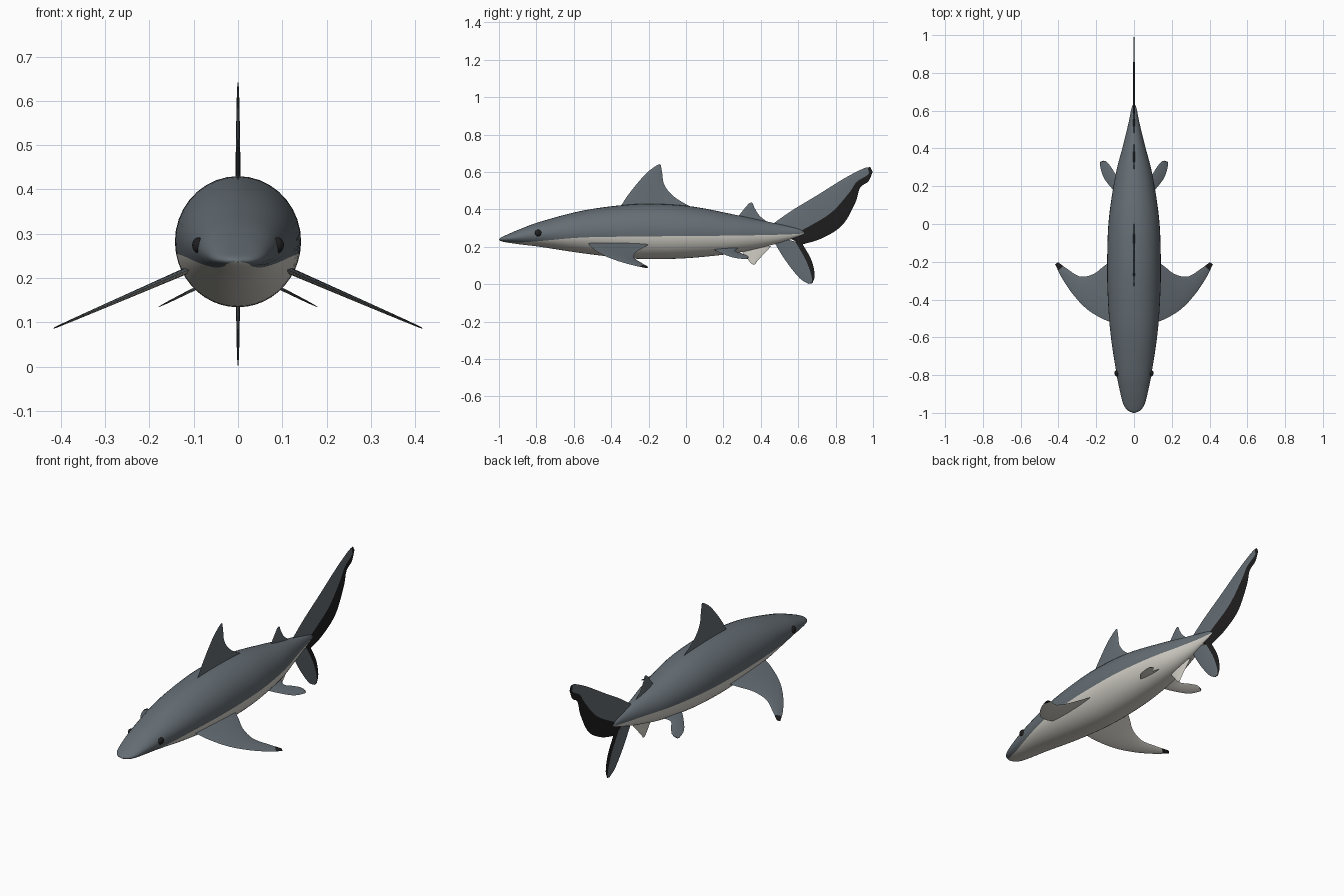
import bpy, bmesh, math
from mathutils import Vector

cube = bpy.data.objects.get("Cube")
if cube:
    bpy.data.objects.remove(cube, do_unlink=True)


def material(name, rgb):
    m = bpy.data.materials.new(name)
    m.use_nodes = True
    m.diffuse_color = (*rgb, 1)
    m.node_tree.nodes["Principled BSDF"].inputs["Base Color"].default_value = (*rgb, 1)
    return m


GREY, WHITE, BLACK = range(3)
MATERIALS = [material("slate_grey", (0.13, 0.155, 0.175)),
             material("belly_white", (0.66, 0.64, 0.58)),
             material("fin_black", (0.014, 0.013, 0.013))]


def finish(name, bm, sharp=40):
    bmesh.ops.recalc_face_normals(bm, faces=bm.faces)
    mesh = bpy.data.meshes.new(name)
    bm.to_mesh(mesh)
    bm.free()
    for m in MATERIALS:
        mesh.materials.append(m)
    mesh.shade_smooth()
    mesh.set_sharp_from_angle(angle=math.radians(sharp))
    obj = bpy.data.objects.new(name, mesh)
    bpy.context.collection.objects.link(obj)
    return obj


def spline(points, t):
    """Point on a smooth curve through all points, t from 0 to 1."""
    pts = [Vector(p) for p in points]
    last = len(pts) - 1
    i = min(int(t * last), last - 1)
    f = t * last - i
    p1, p2 = pts[i], pts[i + 1]
    p0 = pts[i - 1] if i else p1 * 2 - p2
    p3 = pts[i + 2] if i + 2 <= last else p2 * 2 - p1
    return (p1 * 2 + (p2 - p0) * f + (p0 * 2 - p1 * 5 + p2 * 4 - p3) * f * f
            + (p1 * 3 - p0 - p2 * 3 + p3) * f ** 3) / 2


# Body stations: y, top, bottom, half width, height of the colour line
STATIONS = [
    [-1.0, .242, .236, .006, .237],
    [-.985, .252, .229, .036, .232],
    [-.95, .268, .222, .058, .226],
    [-.88, .298, .212, .076, .224],
    [-.78, .334, .200, .095, .231],
    [-.57, .390, .168, .126, .249],
    [-.36, .421, .143, .140, .254],
    [-.18, .430, .134, .142, .256],
    [.03, .416, .141, .133, .258],
    [.26, .372, .166, .098, .260],
    [.42, .338, .200, .057, .263],
    [.54, .312, .234, .028, .266],
    [.61, .294, .258, .014, .270],
    [.635, .280, .268, .004, .273],
]


def body():
    bm = bmesh.new()
    stations = [[Vector(s[:3]), Vector(s[2:])] for s in STATIONS]
    rings, steps, half = [], 78, 20
    for k in range(steps + 1):
        t = k / steps
        y, top, bottom = spline([s[0] for s in stations], t)
        _, width, line = spline([s[1] for s in stations], t)
        mid, height = (top + bottom) / 2, (top - bottom) / 2
        a = math.asin(max(-.95, min(.95, (line - mid) / height)))
        upper = [a + (math.pi - 2 * a) * j / half for j in range(half)]
        lower = [math.pi - a + (math.pi + 2 * a) * j / half for j in range(half)]
        rings.append([bm.verts.new((width * math.cos(b), y, mid + height * math.sin(b)))
                      for b in upper + lower])
    count = 2 * half
    for r0, r1 in zip(rings, rings[1:]):
        for j in range(count):
            n = (j + 1) % count
            f = bm.faces.new((r0[j], r0[n], r1[n], r1[j]))
            f.material_index = GREY if j < half else WHITE
    bm.faces.new(rings[0])
    bm.faces.new(rings[-1])
    finish("body", bm, 60)


def fin(name, lead, trail, place, paint, thick=.0065, spans=28, chords=14):
    """Lens-section blade between a leading and a trailing edge."""
    bm = bmesh.new()
    rows = []
    for i in range(spans + 1):
        s = i / spans
        a, b = spline(lead, s), spline(trail, s)
        sides = []
        for side in (1, -1):
            row = []
            for j in range(chords + 1):
                if side < 0 and j in (0, chords):
                    row.append(sides[0][j])
                    continue
                c = j / chords
                h = thick * math.sin(math.pi * c) ** .7 * (1 - .8 * s)
                u, v = a.lerp(b, c)
                row.append(bm.verts.new(place(u, v, side * h)))
            sides.append(row)
        rows.append(sides)
    for i in range(spans):
        for k in (0, 1):
            r0, r1 = rows[i][k], rows[i + 1][k]
            for j in range(chords):
                f = bm.faces.new((r0[j], r0[j + 1], r1[j + 1], r1[j]))
                f.material_index = paint((i + .5) / spans, (j + .5) / chords, k)
    for (p, q), colour in ((rows[0], paint(0, .5, 0)), (rows[-1], paint(1, .5, 0))):
        bm.faces.new(p + q[-2:0:-1]).material_index = colour
    finish(name, bm)


def upright(y, z, h):
    return (h, y, z)


body()

# Fins on the centre line
fin("dorsal_fin",
    [(-.36, .40), (-.30, .49), (-.22, .585), (-.165, .63), (-.14, .642)],
    [(.05, .40), (-.06, .465), (-.115, .53), (-.128, .60), (-.134, .635)],
    upright, lambda s, c, k: GREY)
fin("second_dorsal_fin",
    [(.27, .35), (.305, .395), (.335, .43), (.35, .437)],
    [(.445, .325), (.395, .365), (.368, .405), (.357, .432)],
    upright, lambda s, c, k: GREY, .005)
fin("anal_fin",
    [(.27, .21), (.31, .16), (.345, .115), (.36, .104)],
    [(.455, .203), (.41, .155), (.38, .122), (.37, .107)],
    upright, lambda s, c, k: WHITE, .005)
fin("tail_upper_lobe",
    [(.44, .305), (.56, .39), (.70, .475), (.82, .55), (.89, .59), (.955, .621), (.985, .626)],
    [(.62, .212), (.725, .245), (.835, .315), (.905, .435), (.93, .515), (.975, .55), (.998, .60)],
    upright, lambda s, c, k: BLACK if c > .57 or s > .9 else GREY, .0065, 42)
fin("tail_lower_lobe",
    [(.45, .26), (.53, .13), (.605, .035), (.655, .002)],
    [(.62, .22), (.67, .13), (.688, .05), (.677, .006)],
    upright, lambda s, c, k: BLACK if c > .78 or s > .95 else GREY, .006)


# Paired fins and eyes
def paired_paint(tip):
    return lambda s, c, k: BLACK if s > tip else (WHITE if k else GREY)


for side, sign in (("left", 1), ("right", -1)):
    fin(side + "_pectoral_fin",
        [(.08, -.53), (.16, -.505), (.25, -.45), (.325, -.37), (.385, -.28), (.417, -.213)],
        [(.08, -.17), (.155, -.22), (.215, -.265), (.285, -.278), (.35, -.24), (.402, -.202)],
        lambda x, y, h: (sign * x, y, .215 - .433 * (x - .12) + h),
        paired_paint(.88), .009)
    fin(side + "_pelvic_fin",
        [(.06, .13), (.11, .18), (.16, .245), (.18, .31), (.178, .33)],
        [(.06, .28), (.092, .262), (.117, .295), (.143, .328), (.16, .335)],
        lambda x, y, h: (sign * x, y, .172 - .5 * (x - .105) + h),
        paired_paint(.88), .005)

    bm = bmesh.new()
    bmesh.ops.create_uvsphere(bm, u_segments=20, v_segments=12, radius=.018)
    for f in bm.faces:
        f.material_index = BLACK
    eye = finish(side + "_eye", bm, 180)
    eye.location = (sign * .09, -.79, .274)
    eye.scale = (.75, 1, 1)
